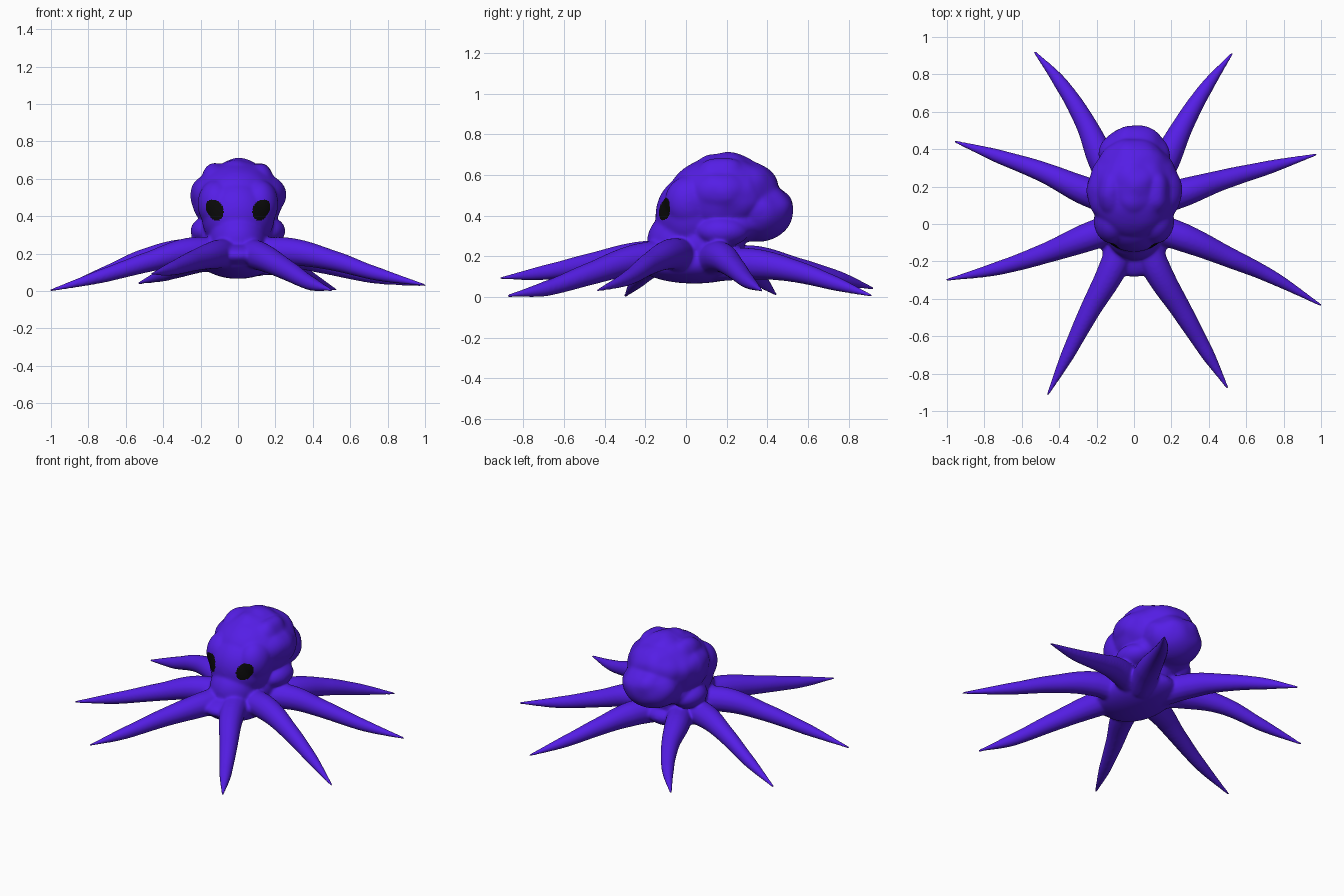
import bpy, bmesh, math
from mathutils import Vector, Matrix, noise

cube = bpy.data.objects.get("Cube")
if cube:
    bpy.data.objects.remove(cube, do_unlink=True)


def make_material(name, color):
    mat = bpy.data.materials.new(name)
    mat.use_nodes = True
    mat.diffuse_color = color
    bsdf = next(n for n in mat.node_tree.nodes if n.type == 'BSDF_PRINCIPLED')
    bsdf.inputs["Base Color"].default_value = color
    bsdf.inputs["Roughness"].default_value = .6
    return mat


def add_object(name, data):
    obj = bpy.data.objects.new(name, data)
    bpy.context.collection.objects.link(obj)
    return obj


def evaluated_mesh(obj):
    bpy.context.view_layer.update()
    graph = bpy.context.evaluated_depsgraph_get()
    return bpy.data.meshes.new_from_object(obj.evaluated_get(graph))


def ellipsoid(bm, center, radii):
    matrix = Matrix.Translation(center) @ Matrix.Diagonal((*radii, 1))
    bmesh.ops.create_icosphere(bm, subdivisions=4, radius=1, matrix=matrix)


purple = make_material("purple skin", (0.09, 0.0125, 0.79, 1))
black = make_material("black eye", (0.003, 0.003, 0.003, 1))

# Tentacle centre lines, from the body out to the tip
TENTACLES = [
    [(.05, -.08, .21), (.12, -.24, .195), (.265, -.48, .12), (.39, -.69, .05), (.502, -.88, .014)],
    [(.08, -.01, .21), (.27, -.075, .22), (.5, -.175, .175), (.73, -.28, .105), (1.005, -.437, .04)],
    [(.08, .11, .19), (.27, .17, .205), (.47, .235, .155), (.71, .3, .09), (.98, .373, .04)],
    [(.08, .16, .17), (.175, .35, .17), (.27, .54, .135), (.38, .72, .08), (.528, .917, .014)],
    [(-.08, .16, .18), (-.175, .35, .185), (-.26, .54, .15), (-.39, .75, .1), (-.535, .925, .05)],
    [(-.08, .11, .19), (-.27, .18, .215), (-.48, .275, .188), (-.72, .36, .1), (-.963, .443, .02)],
    [(-.08, -.01, .21), (-.26, -.075, .22), (-.47, -.155, .168), (-.72, -.235, .092), (-1.006, -.3, .012)],
    [(-.05, -.08, .21), (-.115, -.24, .205), (-.24, -.47, .17), (-.35, -.69, .13), (-.464, -.918, .1)],
]
RADII = [.085, .077, .056, .039, .009]

curve = bpy.data.curves.new("tentacle_paths", 'CURVE')
curve.dimensions = '3D'
curve.bevel_depth = 1
curve.bevel_resolution = 5
curve.use_fill_caps = True
for path in TENTACLES:
    spline = curve.splines.new('BEZIER')
    spline.resolution_u = 10
    spline.bezier_points.add(len(path) - 1)
    for point, co, radius in zip(spline.bezier_points, path, RADII):
        point.co = co
        point.radius = radius
        point.handle_left_type = point.handle_right_type = 'AUTO'
paths = add_object("tentacle_paths", curve)
bm = bmesh.new()
bm.from_mesh(evaluated_mesh(paths))
bpy.data.objects.remove(paths, do_unlink=True)

# Mantle
ellipsoid(bm, (0, .18, .5), (.24, .27, .2))
ellipsoid(bm, (0, .19, .58), (.14, .18, .142))
ellipsoid(bm, (0, .28, .52), (.2, .18, .155))
ellipsoid(bm, (0, .355, .43), (.19, .17, .15))
ellipsoid(bm, (0, .22, .37), (.205, .2, .1))
# Head, neck, underside and web between the front tentacles
ellipsoid(bm, (0, .03, .41), (.195, .18, .2))
ellipsoid(bm, (0, -.02, .28), (.155, .172, .16))
ellipsoid(bm, (0, .1, .27), (.195, .19, .14))
ellipsoid(bm, (0, .04, .175), (.2, .28, .1))
ellipsoid(bm, (0, 0, .2), (.2, .285, .08))
# Paired brows, crown lobes and side lumps
for side in (-1, 1):
    ellipsoid(bm, (side * .115, .015, .475), (.1, .12, .13))
    ellipsoid(bm, (side * .112, .17, .575), (.09, .14, .115))
    ellipsoid(bm, (side * .135, .17, .52), (.113, .16, .12))
    ellipsoid(bm, (side * .155, .18, .33), (.098, .13, .075))

# Fuse everything into one smooth skin
mesh = bpy.data.meshes.new("body_parts")
bm.to_mesh(mesh)
bm.free()
parts = add_object("body_parts", mesh)
remesh = parts.modifiers.new("fuse", 'REMESH')
remesh.mode = 'VOXEL'
remesh.voxel_size = .0065
remesh.use_smooth_shade = True
soften = parts.modifiers.new("soften", 'SMOOTH')
soften.factor = .5
soften.iterations = 32
skin = evaluated_mesh(parts)
bpy.data.objects.remove(parts, do_unlink=True)

# Soft unevenness on the mantle
normals = [v.normal.copy() for v in skin.vertices]
for v, n in zip(skin.vertices, normals):
    weight = min(max((v.co.z - .3) * 6, 0), 1) * min(max((v.co.y + .02) * 6, 0), 1)
    v.co += n * weight * (.003 + .012 * noise.noise(v.co * 10))

# Rest the lowest tentacle on the ground
floor = min(v.co.z for v in skin.vertices)
for v in skin.vertices:
    v.co.z -= floor

# Oval eyes marked on the skin, leaning outward at the top
skin.materials.clear()
skin.materials.append(purple)
skin.materials.append(black)
for side in (1, -1):
    turn = Vector((side * .66, -.74, .14)).to_track_quat('Z', 'Y').to_matrix().to_4x4()
    spin = Matrix.Rotation(math.radians(-42 * side), 4, 'Z')
    to_eye = (Matrix.Translation((side * .124, -.105, .433)) @ turn @ spin).inverted()
    for face in skin.polygons:
        p = to_eye @ face.center
        if abs(p.z) < .07 and (p.x / .048) ** 2 + (p.y / .06) ** 2 < 1:
            face.material_index = 1
skin.polygons.foreach_set("use_smooth", [True] * len(skin.polygons))
add_object("octopus_body", skin)
